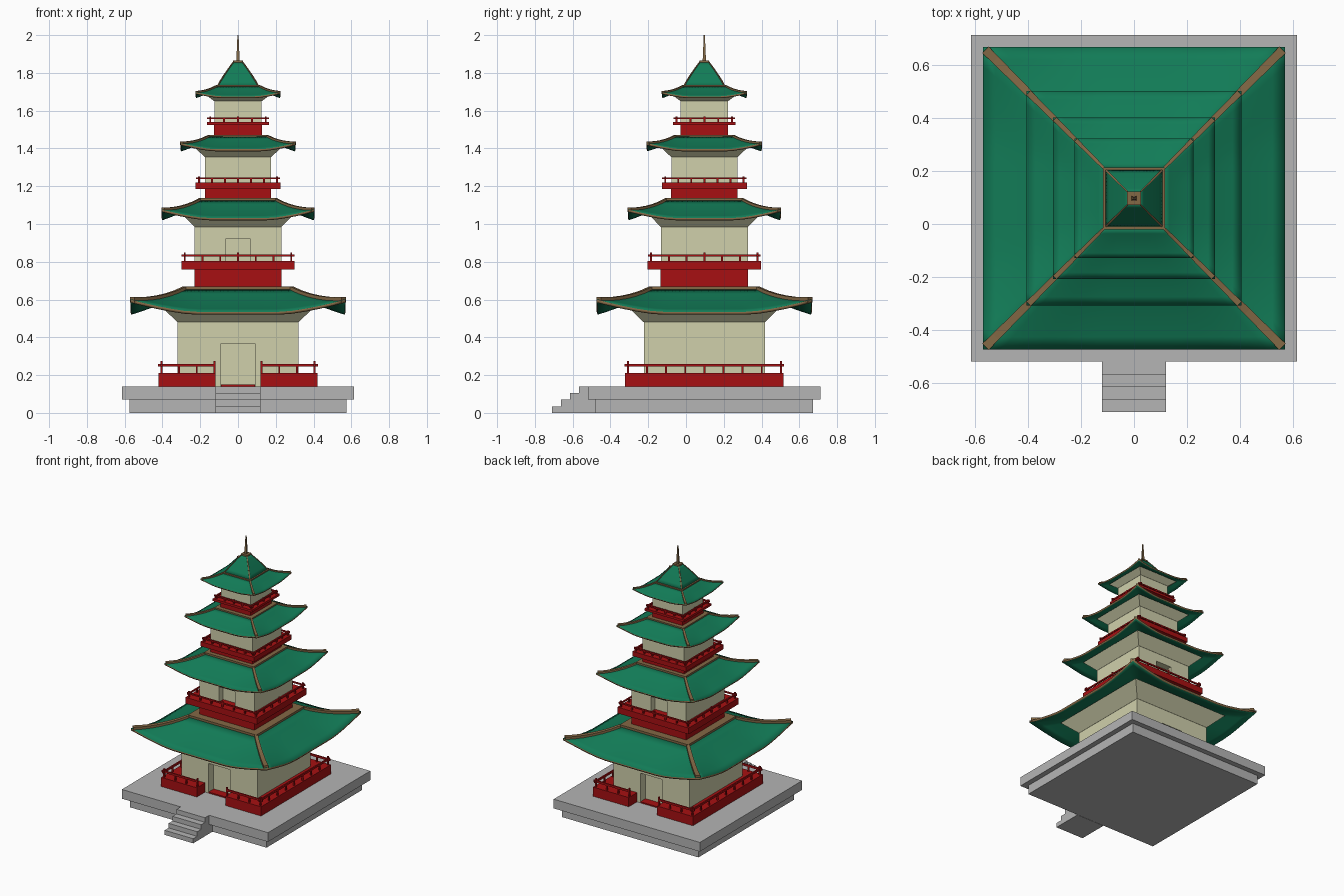
import bpy, bmesh
from mathutils import Vector

if "Cube" in bpy.data.objects:
    bpy.data.objects.remove(bpy.data.objects["Cube"])

CY = 0.097  # tower axis in y (stairs shift the plan)


def material(name, rgb):
    m = bpy.data.materials.new(name)
    m.diffuse_color = (*rgb, 1)
    m.use_nodes = True
    m.node_tree.nodes["Principled BSDF"].inputs["Base Color"].default_value = m.diffuse_color
    return m


STONE = material("grey_stone", (0.46, 0.46, 0.46))
PLASTER = material("cream_plaster", (0.63, 0.63, 0.41))
RED = material("red_paint", (0.39, 0.005, 0.006))
GREEN = material("green_tiles", (0.006, 0.20, 0.095))
BROWN = material("brown_trim", (0.23, 0.14, 0.06))


def finish(bm, name, *mats):
    me = bpy.data.meshes.new(name)
    bmesh.ops.recalc_face_normals(bm, faces=bm.faces[:])
    bm.to_mesh(me)
    bm.free()
    ob = bpy.data.objects.new(name, me)
    bpy.context.collection.objects.link(ob)
    ob.location.y = CY
    for m in mats:
        me.materials.append(m)
    return ob


def add_box(bm, x0, x1, y0, y1, z0, z1):
    vs = bmesh.ops.create_cube(bm, size=1)["verts"]
    for v in vs:
        v.co = Vector((x1 if v.co.x > 0 else x0,
                       y1 if v.co.y > 0 else y0,
                       z1 if v.co.z > 0 else z0))
    return vs


def block(name, mat, h0, z0, z1, h1=None):
    """Square block or frustum around the tower axis."""
    bm = bmesh.new()
    for v in add_box(bm, -h0, h0, -h0, h0, z0, z1):
        if h1 is not None and v.co.z > (z0 + z1) / 2:
            v.co.x *= h1 / h0
            v.co.y *= h1 / h0
    return finish(bm, name, mat)


def turn(k, x, y, z):
    """Quarter turns about the axis."""
    for _ in range(k):
        x, y = -y, x
    return Vector((x, y, z))


def roof(name, eave, top, z0, z1, lift, thick, hip, sag=0.3):
    """Four curved slopes with lifted corners, brown fascia and hip ridges."""
    NU, NV = 16, 6

    def point(u, v):
        h = eave + (top - eave) * v
        z = z0 + (z1 - z0) * ((1 - sag) * v + sag * v * v)
        z += lift * (1 - v) ** 1.6 * max(0, (abs(u) - 0.4) / 0.6) ** 1.4
        return u * h, -h, z

    bm = bmesh.new()
    for k in range(4):
        g = [[bm.verts.new(turn(k, *point(-1 + 2 * i / NU, j / NV)))
              for i in range(NU + 1)] for j in range(NV + 1)]
        for j in range(NV):
            for i in range(NU):
                f = bm.faces.new((g[j][i], g[j][i + 1], g[j + 1][i + 1], g[j + 1][i]))
                f.smooth = True
    bmesh.ops.remove_doubles(bm, verts=bm.verts[:], dist=1e-5)
    me_ob = finish(bm, name, GREEN, BROWN)
    # make sure the slopes face up so the thickness goes down
    if me_ob.data.polygons[0].normal.z < 0:
        me_ob.data.flip_normals()
    s = me_ob.modifiers.new("thickness", "SOLIDIFY")
    s.thickness, s.offset, s.material_offset_rim = thick, -1, 1

    # hip ridges along the corners
    bm = bmesh.new()
    for k in range(4):
        rings = []
        for j in range(NV + 1):
            x, y, z = point(1, j / NV)
            if j == 0:
                x, y = x - hip * 0.3, y + hip * 0.3
            w = hip * (0.5 - 0.15 * j / NV) * 0.707
            rings.append([bm.verts.new(turn(k, x + s * w, y + s * w, z + dz))
                          for s, dz in ((-1, -thick), (1, -thick),
                                        (1, hip * 0.4), (-1, hip * 0.4))])
        for a, b in zip(rings, rings[1:]):
            for i in range(4):
                bm.faces.new((a[i], a[(i + 1) % 4], b[(i + 1) % 4], b[i]))
        bm.faces.new(rings[0])
        bm.faces.new(rings[-1])
    finish(bm, name + "_hips", BROWN)


def railing(name, r, z, post_top, rail0, rail1, n, over, gap=0):
    """Posts and a top rail on four sides; optional gap front and back."""
    bm = bmesh.new()
    t = 0.005
    for k in range(4):
        if gap and k % 2 == 0:
            spans = [(-r, -gap), (gap, r)]
            m = 4
        else:
            spans, m = [(-r, r)], n
        for a, b in spans:
            ea = a - over if a == -r else a - t
            eb = b + over if b == r else b + t
            boxes = [(ea, eb, rail0, rail1)]
            for i in range(m):
                x = a + (b - a) * i / (m - 1)
                end = abs(x) > r - 0.001
                boxes.append((x - t, x + t, z, post_top if end or abs(x) == gap else rail1))
            for x0, x1, za, zb in boxes:
                vs = add_box(bm, x0, x1, -r - t, -r + t, za, zb)
                for v in vs:
                    v.co = turn(k, *v.co)
    finish(bm, name, RED)


def body(name, h, z0, z1, door=None):
    """Plaster storey with a recessed doorway front and back."""
    ob = block(name, PLASTER, h, z0, z1)
    if door:
        w, za, zb, d = door
        bm = bmesh.new()
        for s in (-1, 1):
            ys = sorted((s * (h - d), s * (h + 0.05)))
            add_box(bm, -w, w, *ys, za, zb)
        cut = finish(bm, name + "_door_cutter", PLASTER)
        cut.hide_render = True
        cut.hide_viewport = True
        b = ob.modifiers.new("doorway", "BOOLEAN")
        b.operation, b.object, b.solver = "DIFFERENCE", cut, "EXACT"


# stone base and stairs
block("base_lower", STONE, 0.575, 0, 0.07)
block("base_upper", STONE, 0.615, 0.07, 0.14)
bm = bmesh.new()
profile = [(-0.48 - CY, 0), (-0.71 - CY, 0)]
for i in range(4):
    y = -0.71 + 0.0475 * i - CY
    profile += [(y, 0.035 * (i + 1))]
    profile += [(y + 0.0475 if i < 3 else -0.516 - CY, 0.035 * (i + 1))]
profile += [(-0.516 - CY, 0.07), (-0.48 - CY, 0.07)]
face = bm.faces.new([bm.verts.new((-0.12, y, z)) for y, z in profile])
ext = bmesh.ops.extrude_face_region(bm, geom=[face])["geom"]
bmesh.ops.translate(bm, vec=(0.24, 0, 0),
                    verts=[g for g in ext if isinstance(g, bmesh.types.BMVert)])
finish(bm, "stairs", STONE)

# ground-floor deck, open at the front and back doors
bm = bmesh.new()
for s in (-1, 1):
    add_box(bm, *sorted((s * 0.31, s * 0.42)), -0.42, 0.42, 0.14, 0.21)
    for q in (-1, 1):
        add_box(bm, *sorted((q * 0.12, q * 0.31)), *sorted((s * 0.31, s * 0.42)), 0.14, 0.21)
    add_box(bm, -0.09, 0.09, *sorted((s * 0.25, s * 0.322)), 0.139, 0.149)
finish(bm, "ground_deck", RED)
railing("ground_railing", 0.405, 0.21, 0.275, 0.245, 0.26, 9, 0.018, gap=0.125)

# storeys: half width, bottom, top, door, (cove half, cove z)
body("storey_1", 0.32, 0.14, 0.50, (0.092, 0.13, 0.365, 0.06))
body("storey_2", 0.23, 0.80, 1.00, (0.067, 0.79, 0.92, 0.05))
body("storey_3", 0.175, 1.215, 1.37)
body("storey_4", 0.125, 1.53, 1.66)
for i, (h, z0, h1, z1) in enumerate([(0.32, 0.48, 0.413, 0.57), (0.23, 0.985, 0.30, 1.056),
                                     (0.175, 1.355, 0.232, 1.407), (0.125, 1.65, 0.17, 1.684)]):
    block(f"eave_cove_{i + 1}", PLASTER, h + 0.001, z0, z1, h1)

# roofs and brown collars
roof("roof_1", 0.57, 0.285, 0.535, 0.655, 0.065, 0.016, 0.034)
roof("roof_2", 0.405, 0.205, 1.032, 1.125, 0.045, 0.013, 0.024)
roof("roof_3", 0.305, 0.155, 1.396, 1.463, 0.033, 0.012, 0.020)
roof("roof_4", 0.225, 0.115, 1.676, 1.728, 0.022, 0.010, 0.016)
roof("roof_peak", 0.108, 0.022, 1.733, 1.86, 0, 0.004, 0.008, sag=-0.12)
for i, (h, z0, z1) in enumerate([(0.288, 0.645, 0.670), (0.208, 1.115, 1.137),
                                 (0.157, 1.455, 1.472), (0.117, 1.722, 1.735)]):
    block(f"roof_collar_{i + 1}", BROWN, h, z0, z1)

# red balconies: plinth half, z0, slab half, slab z, deck z
for i, (p, z0, s, zs, zd, n, post, rail) in enumerate([
        (0.231, 0.665, 0.30, 0.758, 0.805, 7, 0.850, 0.828),
        (0.176, 1.135, 0.225, 1.185, 1.22, 7, 1.252, 1.237),
        (0.126, 1.47, 0.165, 1.523, 1.54, 5, 1.568, 1.555)]):
    block(f"balcony_plinth_{i + 2}", RED, p, z0, zs + 0.005)
    block(f"balcony_deck_{i + 2}", RED, s, zs, zd)
    railing(f"balcony_railing_{i + 2}", s - 0.018, zd, post, rail, rail + 0.01, n, 0.016)

# spire
block("spire_foot", BROWN, 0.026, 1.853, 1.866)
block("spire", BROWN, 0.009, 1.86, 2.0, 0.003)
